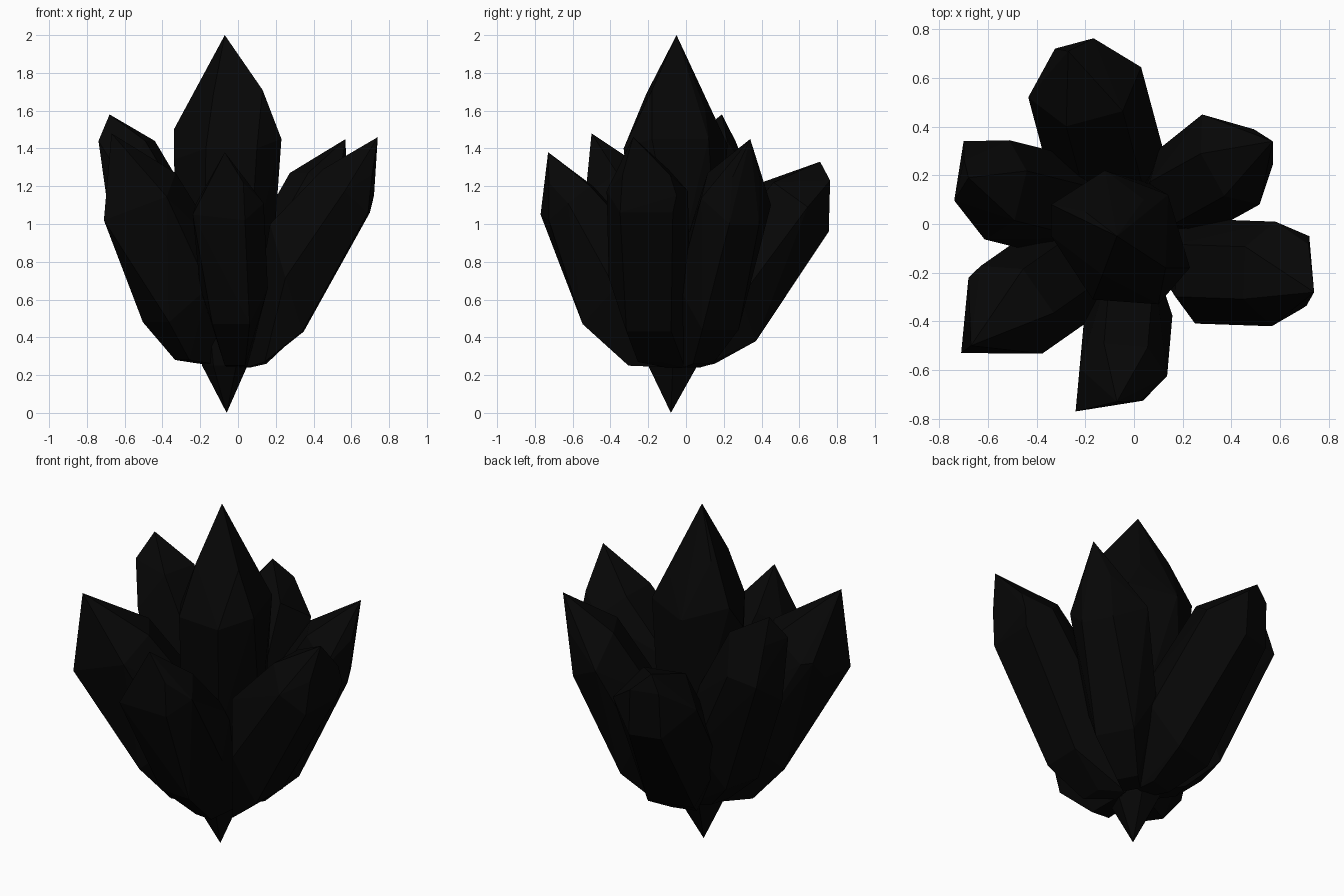
import bpy, bmesh, math
from mathutils import Vector

if "Cube" in bpy.data.objects:
    bpy.data.objects.remove(bpy.data.objects["Cube"])

black = bpy.data.materials.new("black crystal")
black.diffuse_color = (0.002, 0.002, 0.002, 1)
black.use_nodes = True
black.node_tree.nodes["Principled BSDF"].inputs["Base Color"].default_value = black.diffuse_color


def hull(name, points):
    """Faceted convex crystal around a cloud of points."""
    bm = bmesh.new()
    for p in points:
        bm.verts.new(p)
    bmesh.ops.convex_hull(bm, input=bm.verts[:])
    loose = [v for v in bm.verts if not v.link_faces]
    bmesh.ops.delete(bm, geom=loose, context='VERTS')
    bmesh.ops.dissolve_limit(bm, angle_limit=math.radians(3),
                             verts=bm.verts[:], edges=bm.edges[:])
    bmesh.ops.recalc_face_normals(bm, faces=bm.faces[:])
    me = bpy.data.meshes.new(name)
    bm.to_mesh(me)
    bm.free()
    me.materials.append(black)
    ob = bpy.data.objects.new(name, me)
    bpy.context.collection.objects.link(ob)


def ring(cx, cy, z, rx, ry, turn):
    """Six-sided cross-section."""
    angles = [math.radians(turn + 60 * i) for i in range(6)]
    return [(cx + rx * math.cos(a), cy + ry * math.sin(a), z) for a in angles]


# Tall central crystal, pointed at both ends, with uneven shoulders
hull("central_crystal",
     [(-0.06, -0.08, 0), (-0.07, -0.05, 2.0)]
     + ring(-0.07, -0.07, 0.25, 0.12, 0.15, 0)
     + ring(-0.06, -0.05, 0.75, 0.24, 0.25, 0)
     + [(0.23, -0.18, 1.45), (-0.34, 0.08, 1.50), (-0.17, -0.31, 1.40),
        (0.14, 0.12, 1.45), (-0.12, 0.22, 1.42), (0.10, -0.33, 1.40),
        (0.21, -0.12, 1.20), (-0.34, -0.05, 1.34)]
     + [(0.13, -0.18, 1.71), (-0.20, 0.05, 1.73), (0.04, 0.10, 1.61),
        (-0.13, -0.21, 1.69)])


def leaning_crystal(name, azimuth, shift, w, end, tip, outer, inner, extra=()):
    """Crystal leaning outwards: (radius, height) profiles of its outer and
    inner ridges, w = half width, end = flatness of the outer end,
    shift = sideways offset, extra = chipped corner points."""
    a = math.radians(azimuth)
    out = Vector((math.cos(a), math.sin(a), 0))
    side = Vector((-out.y, out.x, 0))

    def pair(r, z, half, s=shift):
        base = out * r + side * s + Vector((0, 0, z))
        return [base + side * half, base - side * half]

    pts = [Vector(tip)] + [Vector(p) for p in extra]
    pts += pair(0.05, 0.24, 0.05, shift * 0.3)
    for (r, z), f in zip(outer, (0.3, 0.55, end, end * 0.9)):
        pts += pair(r, z, w * f)
    for r, z in inner:
        pts += pair(r, z, w * 0.5)
    # widest edges halfway between the outer and inner ridges
    for o, i in ((outer[1], inner[0]), (outer[2], inner[1])):
        pts += pair((o[0] + i[0]) / 2, (o[1] + i[1]) / 2, w)
    hull(name, pts)


# Six outer crystals fanning out around the centre
leaning_crystal("back_crystal", 105, 0.045, 0.24, 0.38, (-0.27, 0.71, 1.33),
                [(0.15, 0.26), (0.36, 0.38), (0.77, 0.96), (0.78, 1.23)],
                [(0.14, 0.85), (0.46, 1.22)])
leaning_crystal("back_right_crystal", 29, 0.02, 0.20, 0.45, (0.57, 0.34, 1.45),
                [(0.15, 0.26), (0.34, 0.44), (0.60, 1.0), (0.62, 1.25)],
                [(0.14, 0.9), (0.38, 1.27)], [(0.28, 0.45, 1.1)])
leaning_crystal("right_crystal", -2, -0.185, 0.215, 0.65, (0.74, -0.28, 1.46),
                [(0.15, 0.27), (0.35, 0.43), (0.70, 1.06), (0.72, 1.26)],
                [(0.18, 1.0), (0.46, 1.29)], [(0.72, -0.05, 1.15)])
leaning_crystal("front_crystal", -95, 0.01, 0.18, 0.5, (-0.07, -0.73, 1.38),
                [(0.30, 0.25), (0.54, 0.47), (0.72, 1.02), (0.72, 1.22)],
                [(0.18, 0.85), (0.50, 1.2)], [(-0.24, -0.77, 1.05)])
leaning_crystal("front_left_crystal", 215, 0.0, 0.22, 0.5, (-0.67, -0.50, 1.48),
                [(0.36, 0.28), (0.53, 0.48), (0.75, 1.02), (0.76, 1.27)],
                [(0.16, 0.85), (0.48, 1.27)],
                [(-0.71, -0.53, 1.02), (-0.68, -0.22, 1.15)])
leaning_crystal("left_crystal", 166, 0.0, 0.21, 0.45, (-0.68, 0.19, 1.58),
                [(0.28, 0.33), (0.46, 0.5), (0.68, 1.04), (0.74, 1.44)],
                [(0.18, 0.95), (0.48, 1.44)], [(-0.70, 0.34, 1.22)])
